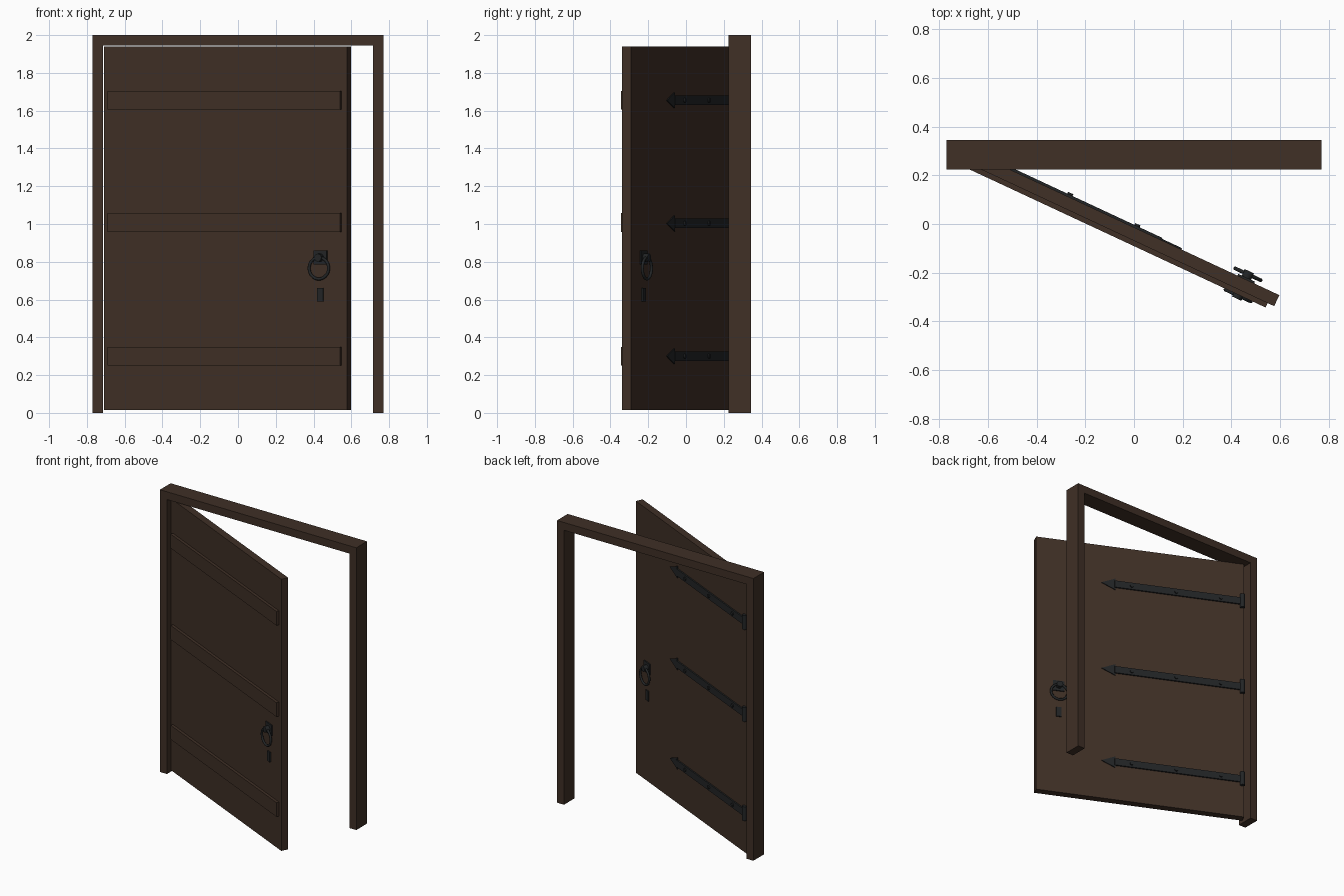
import bpy, bmesh, math
from mathutils import Matrix, Vector

if "Cube" in bpy.data.objects:
    bpy.data.objects.remove(bpy.data.objects["Cube"])


def material(name, rgb):
    m = bpy.data.materials.new(name)
    m.diffuse_color = (*rgb, 1)
    m.use_nodes = True
    m.node_tree.nodes["Principled BSDF"].inputs["Base Color"].default_value = m.diffuse_color
    return m


WOOD = material("dark wood", (0.050, 0.029, 0.019))
IRON = material("black iron", (0.016, 0.018, 0.019))

# Door space: x along the leaf from the hinge, y towards the back, z up
SWING = Matrix.Translation((-0.70, 0.285, 0)) @ Matrix.Rotation(math.radians(-25), 4, 'Z')
WORLD = Matrix.Identity(4)


def finish(bm, name, mat, space, smooth=False):
    bmesh.ops.recalc_face_normals(bm, faces=bm.faces)
    bm.transform(space)
    me = bpy.data.meshes.new(name)
    bm.to_mesh(me)
    bm.free()
    me.materials.append(mat)
    ob = bpy.data.objects.new(name, me)
    bpy.context.collection.objects.link(ob)
    if smooth:
        bpy.ops.object.select_all(action='DESELECT')
        ob.select_set(True)
        bpy.context.view_layer.objects.active = ob
        bpy.ops.object.shade_smooth_by_angle(angle=math.radians(40))
    return ob


def box(name, lo, hi, mat, space=SWING):
    bm = bmesh.new()
    lo, hi = Vector(lo), Vector(hi)
    bmesh.ops.create_cube(bm, size=1, matrix=Matrix.Translation((lo + hi) / 2)
                          @ Matrix.Diagonal((*(hi - lo), 1)))
    return finish(bm, name, mat, space)


def cylinder(name, centre, r, depth, axis, sides=16):
    bm = bmesh.new()
    rot = Matrix.Rotation(math.pi / 2, 4, 'X') if axis == 'Y' else Matrix.Identity(4)
    bmesh.ops.create_cone(bm, cap_ends=True, segments=sides, radius1=r, radius2=r,
                          depth=depth, matrix=Matrix.Translation(centre) @ rot)
    return finish(bm, name, IRON, SWING, True)


def ring(name, centre, major, minor, n=32, k=10):
    bm = bmesh.new()
    rows = []
    for i in range(n):
        a = 2 * math.pi * i / n
        row = []
        for j in range(k):
            b = 2 * math.pi * j / k
            r = major + minor * math.cos(b)
            row.append(bm.verts.new((centre[0] + r * math.cos(a),
                                     centre[1] + minor * math.sin(b),
                                     centre[2] + r * math.sin(a))))
        rows.append(row)
    for i in range(n):
        p, q = rows[i], rows[(i + 1) % n]
        for j in range(k):
            bm.faces.new((p[j], q[j], q[(j + 1) % k], p[(j + 1) % k]))
    return finish(bm, name, IRON, SWING, True)


def plate(name, outline, y0, y1):
    bm = bmesh.new()
    face = bm.faces.new([bm.verts.new((x, y0, z)) for x, z in outline])
    ext = bmesh.ops.extrude_face_region(bm, geom=[face], use_keep_orig=True)
    for v in ext["geom"]:
        if isinstance(v, bmesh.types.BMVert):
            v.co.y = y1
    return finish(bm, name, IRON, SWING)


# Frame
box("left_post", (-0.77, 0.225, 0), (-0.715, 0.345, 1.945), WOOD, WORLD)
box("right_post", (0.715, 0.225, 0), (0.77, 0.345, 1.945), WOOD, WORLD)
box("lintel", (-0.77, 0.225, 1.945), (0.77, 0.345, 2.0), WOOD, WORLD)

# Door leaf
box("door_leaf", (0, -0.025, 0.015), (1.42, 0.025, 1.94), WOOD)

# Front battens and back strap hinges
for i, z in enumerate((0.30, 1.008, 1.655)):
    box(f"batten_{i}", (0.03, -0.045, z - 0.05), (1.39, -0.024, z + 0.05), WOOD)
    h = (0.30, 1.003, 1.655)[i]
    box(f"hinge_strap_{i}", (0, 0.024, h - 0.025), (0.885, 0.035, h + 0.025), IRON)
    plate(f"hinge_tip_{i}", [(0.88, h - 0.042), (0.975, h), (0.88, h + 0.042)], 0.024, 0.031)
    cylinder(f"hinge_knuckle_{i}", (0.012, 0.032, h), 0.016, 0.10, 'Z')
    for j, u in enumerate((0.16, 0.465, 0.77)):
        cylinder(f"rivet_{i}_{j}", (u, 0.035, h), 0.012, 0.016, 'Y', 12)

# Ring handles and keyhole plates on both sides
for side, s in (("front", -1), ("back", 1)):
    def span(a, b):
        return sorted((a * s, b * s))
    y0, y1 = span(0.024, 0.033)
    box(f"handle_plate_{side}", (1.23, y0, 0.785), (1.306, y1, 0.86), IRON)
    box(f"keyhole_plate_{side}", (1.249, y0, 0.59), (1.284, y1, 0.66), IRON)
    cylinder(f"handle_boss_{side}", (1.267, 0.044 * s, 0.822), 0.021, 0.036, 'Y')
    ring(f"handle_ring_{side}", (1.267, 0.048 * s, 0.766), 0.057, 0.008)
